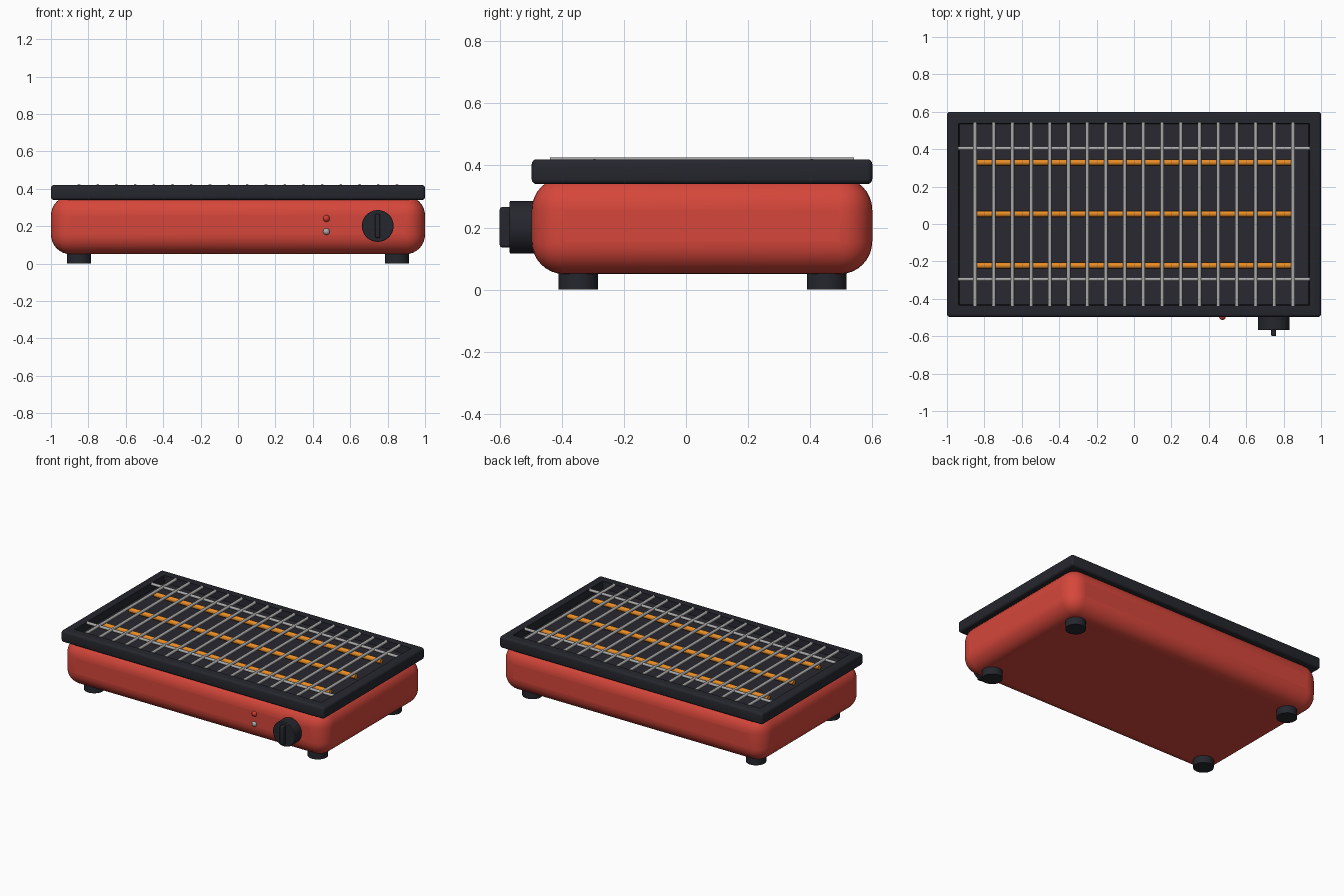
import bpy, bmesh, math
from mathutils import Matrix, Vector

cube = bpy.data.objects.get("Cube")
if cube:
    bpy.data.objects.remove(cube, do_unlink=True)


def material(name, r, g, b):
    m = bpy.data.materials.new(name)
    m.use_nodes = True
    m.diffuse_color = (r, g, b, 1)
    m.node_tree.nodes["Principled BSDF"].inputs["Base Color"].default_value = (r, g, b, 1)
    return m


RED = material("red enamel", 0.67, 0.062, 0.043)
BLACK = material("black plastic", 0.019, 0.02, 0.027)
TRAY = material("dark tray", 0.021, 0.021, 0.029)
STEEL = material("steel grey", 0.4, 0.4, 0.4)
ORANGE = material("glowing orange", 0.82, 0.27, 0.02)
LAMP_RED = material("lamp red", 0.62, 0.045, 0.03)

MID_Y = 0.0515  # centre of the housing, the knob sticks out in front


def finish(name, bm, *mats, bevel=0, segments=3):
    mesh = bpy.data.meshes.new(name)
    bm.to_mesh(mesh)
    bm.free()
    obj = bpy.data.objects.new(name, mesh)
    bpy.context.collection.objects.link(obj)
    for m in mats:
        mesh.materials.append(m)
    if bevel:
        mod = obj.modifiers.new("rounded edges", 'BEVEL')
        mod.width, mod.segments = bevel, segments
        mod.limit_method = 'ANGLE'
    bpy.ops.object.select_all(action='DESELECT')
    obj.select_set(True)
    bpy.context.view_layer.objects.active = obj
    bpy.ops.object.shade_smooth_by_angle(angle=math.radians(35))
    return obj


def add_box(bm, centre, size):
    bmesh.ops.create_cube(bm, size=1, matrix=Matrix.Translation(centre) @ Matrix.Diagonal((*size, 1)))


def add_rod(bm, start, end, radius, sides=12):
    start, end = Vector(start), Vector(end)
    axis = end - start
    turn = axis.to_track_quat('Z', 'Y').to_matrix().to_4x4()
    bmesh.ops.create_cone(bm, cap_ends=True, segments=sides, radius1=radius, radius2=radius,
                          depth=axis.length, matrix=Matrix.Translation((start + end) / 2) @ turn)


# Rounded housing
bm = bmesh.new()
add_box(bm, (0, MID_Y, 0.206), (2, 1.097, 0.312))
finish("housing", bm, RED, bevel=0.105, segments=8)

# Top frame with a sunken tray
bm = bmesh.new()
add_box(bm, (0, MID_Y, 0.38), (2, 1.097, 0.08))
outer = list(bm.edges)
top = max(bm.faces, key=lambda f: f.calc_center_median().z)
bmesh.ops.inset_region(bm, faces=[top], thickness=0.062, use_even_offset=True)
bmesh.ops.inset_region(bm, faces=[top], thickness=0.004, depth=-0.05, use_even_offset=True)
top.material_index = 1
bmesh.ops.bevel(bm, geom=outer, offset=0.016, segments=4, affect='EDGES', profile=0.5)
finish("top_frame", bm, BLACK, TRAY)

# Grate: long rows of bars resting on two cross bars
bm = bmesh.new()
for i in range(18):
    x = -0.85 + 0.1 * i
    add_rod(bm, (x, MID_Y - 0.49, 0.415), (x, MID_Y + 0.49, 0.415), 0.01)
for y in (-0.295, 0.405):
    add_rod(bm, (-0.938, y, 0.411), (0.938, y, 0.411), 0.01)
finish("grate", bm, STEEL)

# Heating elements
bm = bmesh.new()
for y in (-0.222, 0.054, 0.329):
    add_rod(bm, (-0.86, y, 0.389), (0.86, y, 0.389), 0.0165, 16)
finish("heating_elements", bm, ORANGE)

# Feet
bm = bmesh.new()
for x in (-0.85, 0.85):
    for y in (-0.347, 0.453):
        add_rod(bm, (x, y, 0), (x, y, 0.08), 0.064, 32)
finish("feet", bm, BLACK)

# Control knob with its grip
bm = bmesh.new()
add_rod(bm, (0.747, -0.48, 0.201), (0.747, -0.568, 0.201), 0.085, 40)
finish("knob", bm, BLACK, bevel=0.004, segments=2)
bm = bmesh.new()
add_box(bm, (0.747, -0.58, 0.201), (0.027, 0.04, 0.13))
finish("knob_grip", bm, BLACK, bevel=0.008, segments=3)

# Indicator lamps
for name, z, mat in (("upper_lamp", 0.241, LAMP_RED), ("lower_lamp", 0.171, STEEL)):
    bm = bmesh.new()
    bmesh.ops.create_uvsphere(bm, u_segments=20, v_segments=12, radius=0.018,
                              matrix=Matrix.Translation((0.473, -0.495, z)))
    finish(name, bm, mat)
